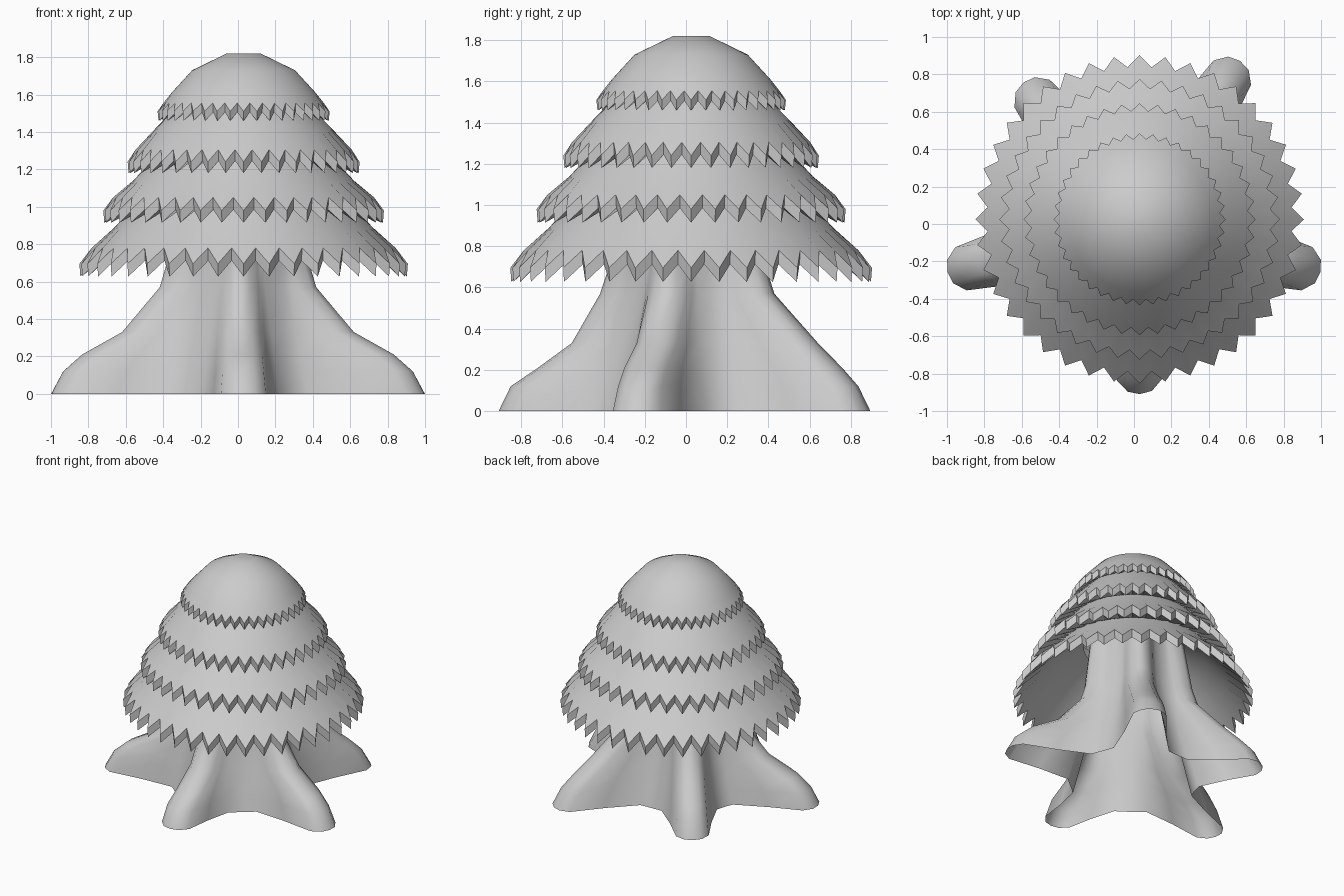
import bpy, bmesh
from math import sin, cos, pi, radians
from mathutils import Vector

if "Cube" in bpy.data.objects:
    bpy.data.objects.remove(bpy.data.objects["Cube"])


def loft(name, rings, cap_start=False, cap_end=False, angle=35):
    """Skin a list of equal-length closed rings."""
    bm = bmesh.new()
    vs = [[bm.verts.new(p) for p in ring] for ring in rings]
    n = len(rings[0])
    for a, b in zip(vs, vs[1:]):
        for i in range(n):
            j = (i + 1) % n
            bm.faces.new((a[i], a[j], b[j], b[i]))
    if cap_start:
        bm.faces.new(vs[0])
    if cap_end:
        bm.faces.new(vs[-1])
    bmesh.ops.recalc_face_normals(bm, faces=bm.faces)
    me = bpy.data.meshes.new(name)
    bm.to_mesh(me)
    bm.free()
    ob = bpy.data.objects.new(name, me)
    bpy.context.collection.objects.link(ob)
    bpy.ops.object.select_all(action='DESELECT')
    ob.select_set(True)
    bpy.context.view_layer.objects.active = ob
    bpy.ops.object.shade_smooth_by_angle(angle=radians(angle))
    return ob


# Foliage: four tiers with zigzag rims, one continuous skin
TEETH = 40
CX, CY = 0.03, 0.025


def ring(tip, notch=None):
    notch = notch or tip
    pts = []
    for i in range(TEETH * 2):
        r, z = notch if i % 2 else tip
        a = pi * i / TEETH
        pts.append((CX + r * cos(a), CY + r * sin(a), z))
    return pts


# each tier: rings above the rim, then rim tip, rim notch, rim height
tiers = [
    ([(0.09, 1.82), (0.275, 1.73), (0.385, 1.61)], (0.46, 1.51), (0.43, 1.555), 0.05),
    ([(0.36, 1.53), (0.47, 1.42)], (0.62, 1.24), (0.58, 1.305), 0.06),
    ([(0.47, 1.27), (0.59, 1.14)], (0.75, 0.98), (0.70, 1.05), 0.065),
    ([(0.58, 1.01), (0.69, 0.89)], (0.878, 0.695), (0.815, 0.78), 0.068),
]
rings = []
for upper, tip, notch, h in tiers:
    rings += [ring(p) for p in upper]
    rings.append(ring(tip, notch))
    rings.append(ring((tip[0] - 0.005, tip[1] - h), (notch[0] - 0.005, notch[1] - h)))
# hollow underside of the lowest tier
rings += [ring((0.66, 0.84)), ring((0.52, 0.99)), ring((0.36, 1.09))]
loft("foliage", rings, cap_start=True)

# Trunk: five spreading roots, open and hollow underneath
CORE = 0.38
side_f = (1.0, 0.90, 0.74, 0.40, 0.08, 0.02, -0.05)
back_f = (1.0, 0.90, 0.76, 0.55, 0.17, 0.10, -0.02)
front_f = (1.0, 0.89, 0.64, 0.33, 0.07, -0.01, -0.05)
# angle, length, reach at each level
roots = [(-14.5, 1.03, side_f), (57, 1.04, back_f), (128, 0.96, back_f),
         (194.5, 1.03, side_f), (272, 0.91, front_f)]
# height, valley radius, root half width
levels = [(0.0, 0.49, 0.13), (0.12, 0.455, 0.12), (0.21, 0.43, 0.115),
          (0.33, 0.395, 0.11), (0.57, 0.33, 0.105), (0.70, 0.31, 0.10),
          (1.10, 0.28, 0.09)]


def trunk_ring(lv):
    z, valley, w = levels[lv]
    pts = []
    for k, (deg, length, reach) in enumerate(roots):
        a = radians(deg)
        nxt = radians(roots[(k + 1) % 5][0] + (360 if k == 4 else 0))
        R = CORE + (length - CORE) * reach[lv]
        out, side = Vector((cos(a), sin(a), 0)), Vector((-sin(a), cos(a), 0))
        base = valley * 0.9
        bs = base * 0.46
        half = [(R, 0), (R - 0.015, w * 0.5), (R - 0.075, w * 0.92),
                (base + (R - 0.075 - base) * 0.5, w * 0.7 + bs * 0.3), (base, bs)]
        prof = [(r, -s) for r, s in half[:0:-1]] + half
        pts += [out * r + side * s + Vector((0, 0, z)) for r, s in prof]
        m = (a + nxt) / 2
        pts.append(Vector((valley * 0.97 * cos(m), valley * 0.97 * sin(m), z)))
    return pts


loft("trunk", [trunk_ring(i) for i in range(len(levels))], angle=60)
